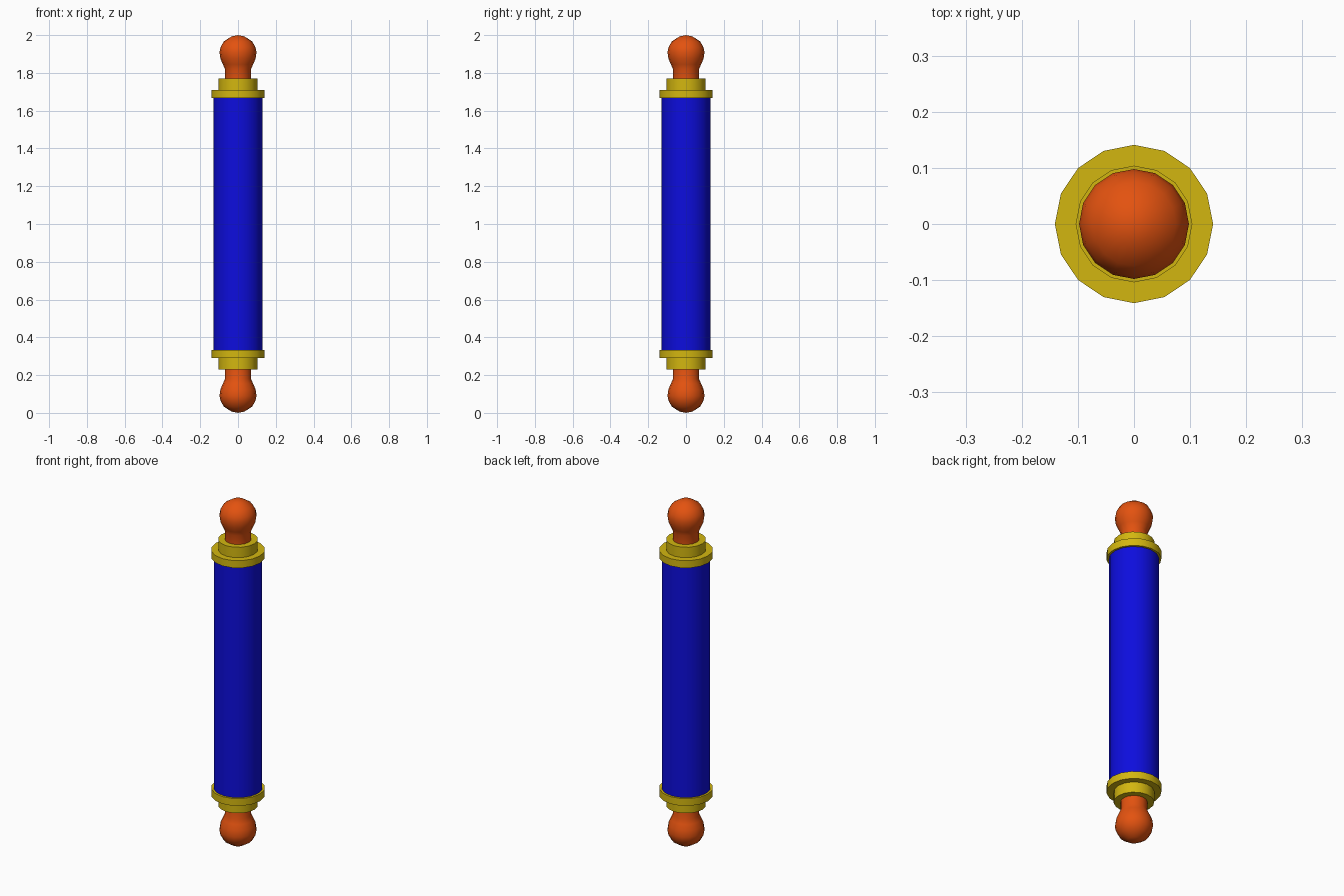
import bpy
import math

SIDES = 16

default_cube = bpy.data.objects.get("Cube")
if default_cube:
    bpy.data.objects.remove(default_cube, do_unlink=True)


def make_material(name, rgb):
    mat = bpy.data.materials.new(name)
    mat.use_nodes = True
    mat.diffuse_color = (*rgb, 1)
    shader = mat.node_tree.nodes["Principled BSDF"]
    shader.inputs["Base Color"].default_value = (*rgb, 1)
    shader.inputs["Roughness"].default_value = 0.6
    return mat


def lathe(name, profile, mat, angle):
    """Turn (radius, height) points around z; zero radius makes a pole."""
    verts, rings, faces = [], [], []
    for r, z in profile:
        count = SIDES if r > 0 else 1
        ring = []
        for i in range(count):
            a = math.tau * i / SIDES
            ring.append(len(verts))
            verts.append((r * math.cos(a), r * math.sin(a), z))
        rings.append(ring)
    for low, high in zip(rings, rings[1:]):
        for i in range(SIDES):
            j = (i + 1) % SIDES
            quad = [low[i % len(low)], low[j % len(low)],
                    high[j % len(high)], high[i % len(high)]]
            faces.append(list(dict.fromkeys(quad)))
    # Flat caps on open ends
    if len(rings[0]) > 1:
        faces.append(rings[0][::-1])
    if len(rings[-1]) > 1:
        faces.append(rings[-1])
    mesh = bpy.data.meshes.new(name)
    mesh.from_pydata(verts, [], faces)
    mesh.materials.append(mat)
    obj = bpy.data.objects.new(name, mesh)
    bpy.context.collection.objects.link(obj)
    bpy.ops.object.select_all(action="DESELECT")
    obj.select_set(True)
    bpy.context.view_layer.objects.active = obj
    bpy.ops.object.shade_smooth_by_angle(angle=math.radians(angle))
    return obj


blue = make_material("deep blue", (0.004, 0.004, 0.72))
gold = make_material("gold", (0.65, 0.47, 0.005))
orange = make_material("burnt orange", (0.77, 0.085, 0.005))

# Rolled body
lathe("rolled_body", [(0.129, 0.33), (0.129, 1.68)], blue, 35)

# Profiles of the bottom end, flipped for the top end
knob = [(0, 0), (0.034, 0.007), (0.075, 0.033), (0.093, 0.065),
        (0.098, 0.09), (0.093, 0.125), (0.08, 0.155), (0.069, 0.18),
        (0.069, 0.25)]
collar = [(0.104, 0.231), (0.104, 0.291), (0.141, 0.291), (0.141, 0.333)]

for end in ("bottom", "top"):
    for part, profile, mat, angle in (("handle", knob, orange, 60),
                                      ("stepped_collar", collar, gold, 35)):
        if end == "top":
            profile = [(r, 2 - z) for r, z in reversed(profile)]
        lathe(f"{end}_{part}", profile, mat, angle)
